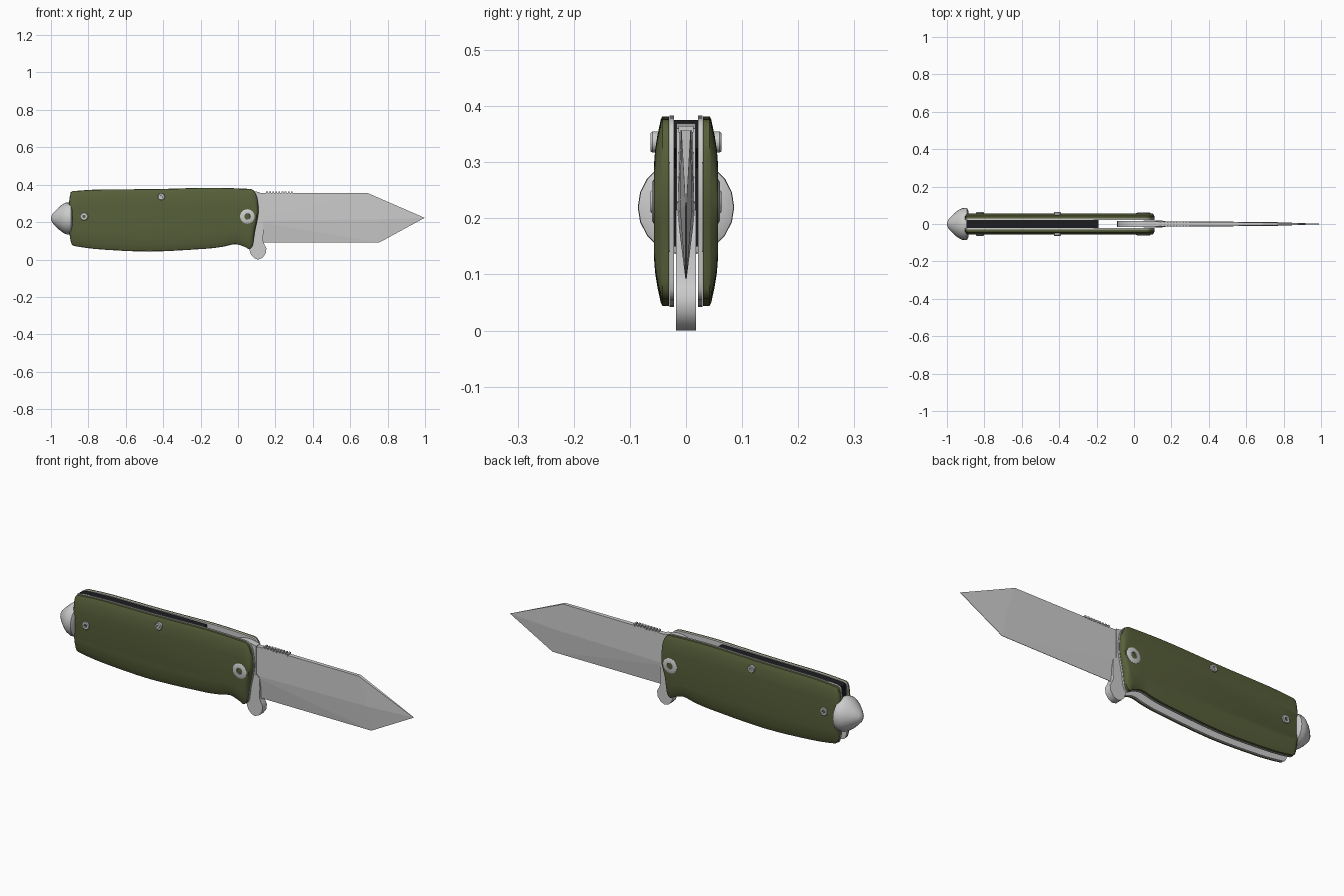
import bpy, bmesh, math
from mathutils import Vector, Matrix

if "Cube" in bpy.data.objects:
    bpy.data.objects.remove(bpy.data.objects["Cube"])


def material(name, rgb):
    m = bpy.data.materials.new(name)
    m.diffuse_color = (*rgb, 1)
    m.use_nodes = True
    m.node_tree.nodes["Principled BSDF"].inputs["Base Color"].default_value = m.diffuse_color
    return m


GREEN = material("olive", (0.095, 0.115, 0.042))
BLACK = material("black", (0.012, 0.012, 0.014))


def finish(bm, name, mat=None, smooth=None):
    bmesh.ops.recalc_face_normals(bm, faces=bm.faces[:])
    me = bpy.data.meshes.new(name)
    bm.to_mesh(me)
    bm.free()
    ob = bpy.data.objects.new(name, me)
    bpy.context.collection.objects.link(ob)
    if mat:
        me.materials.append(mat)
    if smooth:
        bpy.ops.object.select_all(action='DESELECT')
        ob.select_set(True)
        bpy.context.view_layer.objects.active = ob
        bpy.ops.object.shade_smooth_by_angle(angle=math.radians(smooth))
    return ob


def rounded(pts, n=4):
    """Closed Catmull-Rom curve through the points."""
    out, k = [], len(pts)
    for i in range(k):
        a, b, c, d = (Vector(pts[(i + j) % k]) for j in (-1, 0, 1, 2))
        # limit tangents so long runs do not overshoot at the corners
        lim = (c - b).length
        t0, t1 = (c - a) / 2, (d - b) / 2
        t0 = t0.normalized() * min(t0.length, lim)
        t1 = t1.normalized() * min(t1.length, lim)
        for s in range(n):
            t = s / n
            out.append(b * (2*t**3 - 3*t*t + 1) + t0 * (t**3 - 2*t*t + t)
                       + c * (3*t*t - 2*t**3) + t1 * (t**3 - t*t))
    return out


def stack(name, outline, levels, mat=None, smooth=None, centre=(0, 0)):
    """Loft an x-z outline through (y, x scale, z scale) levels."""
    bm = bmesh.new()
    cx, cz = centre
    rings = [[bm.verts.new((cx + (p[0] - cx) * sx, y, cz + (p[1] - cz) * sz))
              for p in outline] for y, sx, sz in levels]
    n = len(outline)
    for r, q in zip(rings, rings[1:]):
        for i in range(n):
            bm.faces.new((r[i], r[(i + 1) % n], q[(i + 1) % n], q[i]))
    bm.faces.new(rings[0])
    bm.faces.new(rings[-1])
    return finish(bm, name, mat, smooth)


def lathe(name, profile, matrix, sides, smooth=35):
    """Revolve (radius, height) points about local z."""
    bm = bmesh.new()
    rings = [[bm.verts.new(matrix @ Vector((r * math.cos(2*math.pi*i/sides),
                                            r * math.sin(2*math.pi*i/sides), h)))
              for i in range(sides)] for r, h in profile]
    for r, q in zip(rings, rings[1:]):
        for i in range(sides):
            j = (i + 1) % sides
            bm.faces.new((r[i], r[j], q[j], q[i]))
    bm.faces.new(rings[0])
    bm.faces.new(rings[-1])
    return finish(bm, name, None, smooth)


# Handle outline shared by scales and liners
HANDLE = rounded([(-.892, .358), (-.86, .366), (-.74, .373), (-.45, .375), (-.16, .382),
                  (.04, .377), (.08, .37), (.102, .33), (.109, .25), (.09, .15),
                  (.078, .075), (.06, .057), (.035, .069), (-.015, .083), (-.08, .07),
                  (-.16, .06), (-.47, .044), (-.74, .056), (-.86, .071), (-.888, .083),
                  (-.901, .15), (-.903, .29)])
MID = (-.39, .212)
for side, s in (("front", -1), ("back", 1)):
    stack("scale_" + side, HANDLE,
          [(s*.030, 1, 1), (s*.042, 1, 1), (s*.045, .996, .965),
           (s*.051, .99, .8), (s*.055, .985, .65), (s*.057, .98, .5)],
          GREEN, 40, MID)
    stack("liner_" + side, HANDLE, [(s*.021, 1.002, 1.01), (s*.0295, 1.002, 1.01)],
          None, 40, MID)
    # Pivot and body screws with recessed sockets
    for label, x, z, r, top in (("pivot_screw", .05, .23, .039, .061),
                                ("rear_screw", -.823, .23, .021, .063),
                                ("top_screw", -.41, .336, .019, .063)):
        m = Matrix.Translation((x, 0, z)) @ Matrix.Rotation(-s * math.pi / 2, 4, 'X')
        lathe(f"{label}_{side}", [(r * .8, .035), (r, .04), (r, top - .003), (r * .86, top),
                                  (r * .42, top), (r * .38, top - .008)], m, 24)

# Back spacer along the top of the handle, turning down behind the pommel
stack("back_spacer", [(-.895, .36), (-.86, .366), (-.74, .371), (-.45, .373), (-.19, .375),
                      (-.19, .325), (-.45, .315), (-.8, .31), (-.85, .29), (-.86, .15),
                      (-.9, .15)],
      [(-.021, 1, 1), (.021, 1, 1)], BLACK)

# Glass-breaker pommel
lathe("pommel", [(.07, .885), (.085, .892), (.086, .915), (.08, .93), (.066, .95),
                 (.045, .973), (.024, .992), (.008, 1.0)],
      Matrix.Translation((0, 0, .22)) @ Matrix.Rotation(-math.pi / 2, 4, 'Y'), 20)

# Tanto blade: spine, ridge and cutting edge as a convex solid
bm = bmesh.new()
for x, y, z in ((.06, .0125, .357), (.69, .0085, .357), (.06, .0155, .208),
                (.74, .0105, .215), (.998, .001, .223), (.06, .001, .092), (.757, .001, .092)):
    for s in (-1, 1):
        bm.verts.new((x, s * y, z))
bmesh.ops.convex_hull(bm, input=bm.verts[:])
finish(bm, "blade")

# Thumb grip teeth on the spine
bm = bmesh.new()
for i in range(9):
    m = Matrix.Translation((.155 + i * .0165, 0, .359)) @ Matrix.Diagonal((.009, .027, .012, 1))
    bmesh.ops.create_cube(bm, size=1, matrix=m)
finish(bm, "spine_grip")

# Round tang hidden around the pivot, with the flipper tab below it
tang = [(.05 + .14 * math.cos(a), .23 + .14 * math.sin(a))
        for a in (math.radians(85 + 14 * k) for k in range(14))]
stack("tang", tang + [(.1, .1), (.115, .2), (.115, .36)],
      [(-.0165, 1, 1), (.0165, 1, 1)], None, 40)
flipper = [(.05, .19), (.065, .1), (.06, .055), (.07, .025), (.088, .006), (.108, 0),
           (.132, .01), (.148, .032), (.152, .06), (.142, .078), (.133, .1),
           (.136, .15), (.133, .2), (.12, .215)]
stack("flipper_tab", flipper, [(-.0175, 1, 1), (.0175, 1, 1)], None, 40)
